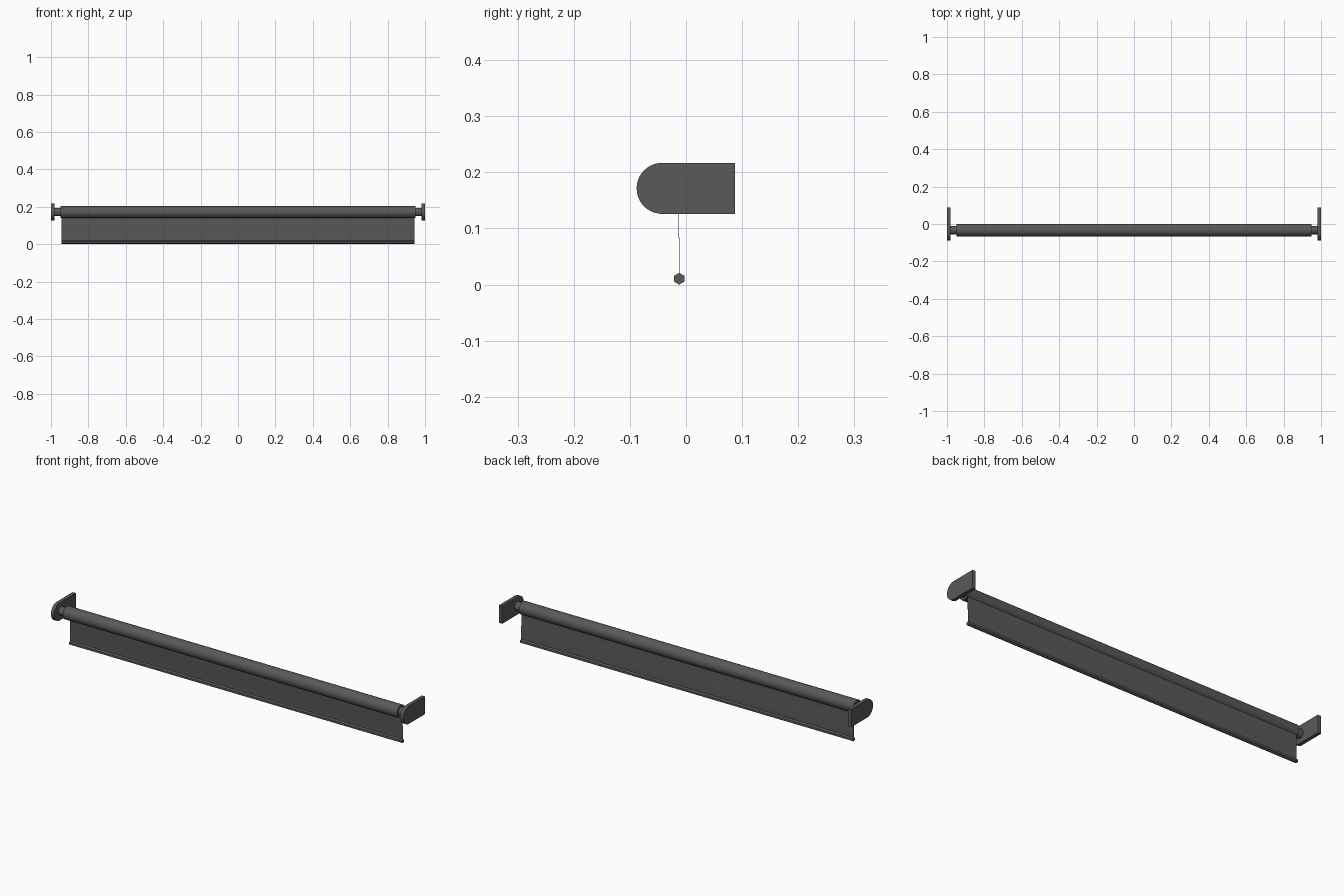
import bpy, bmesh, math

if "Cube" in bpy.data.objects:
    bpy.data.objects.remove(bpy.data.objects["Cube"])

# Dark grey finish shared by every part
DARK = bpy.data.materials.new("dark_grey")
DARK.diffuse_color = (0.1, 0.1, 0.1, 1)
DARK.use_nodes = True
DARK.node_tree.nodes["Principled BSDF"].inputs["Base Color"].default_value = DARK.diffuse_color


def extrude_x(name, profile, x0, x1, smooth=True):
    """Closed (y, z) profile swept along x into a capped solid."""
    bm = bmesh.new()
    face = bm.faces.new([bm.verts.new((x0, y, z)) for y, z in profile])
    res = bmesh.ops.extrude_face_region(bm, geom=[face])
    moved = [g for g in res["geom"] if isinstance(g, bmesh.types.BMVert)]
    bmesh.ops.translate(bm, verts=moved, vec=(x1 - x0, 0, 0))
    bmesh.ops.recalc_face_normals(bm, faces=bm.faces)
    mesh = bpy.data.meshes.new(name)
    bm.to_mesh(mesh)
    bm.free()
    mesh.materials.append(DARK)
    ob = bpy.data.objects.new(name, mesh)
    bpy.context.collection.objects.link(ob)
    if smooth:
        bpy.ops.object.select_all(action='DESELECT')
        ob.select_set(True)
        bpy.context.view_layer.objects.active = ob
        bpy.ops.object.shade_smooth_by_angle(angle=math.radians(35))
    return ob


def arc(cy, cz, r, start, end, n):
    return [(cy + r * math.cos(math.radians(start + (end - start) * i / n)),
             cz + r * math.sin(math.radians(start + (end - start) * i / n)))
            for i in range(n + 1)]


def circle(cy, cz, r, n, start=0):
    return arc(cy, cz, r, start, start + 360, n)[:-1]


AXIS_Y, AXIS_Z = -0.033, 0.172

# Rolled-up fabric
extrude_x("fabric_roll", circle(AXIS_Y, AXIS_Z, 0.033, 32), -0.948, 0.948)

# Hanging fabric, slightly bent sheet
line = [(-0.0135, 0.150), (-0.0135, 0.090), (-0.012, 0.080), (-0.012, 0.015)]
t = 0.0005
sheet = [(y - t, z) for y, z in line] + [(y + t, z) for y, z in reversed(line)]
extrude_x("hanging_fabric", sheet, -0.944, 0.944)

# Hexagonal weight bar in the hem
extrude_x("bottom_bar", circle(-0.012, 0.0105, 0.0105, 6, 90), -0.944, 0.944, False)

# Wall brackets with rounded fronts, and the pins carrying the roll
bracket = arc(-0.0425, 0.1715, 0.0455, 90, 270, 20) + [(0.0875, 0.126), (0.0875, 0.217)]
for side, s in (("left", -1), ("right", 1)):
    extrude_x(side + "_bracket", bracket, s * 0.982, s * 1.0)
    extrude_x(side + "_pin", circle(AXIS_Y, AXIS_Z, 0.022, 24), s * 0.94, s * 0.984)
